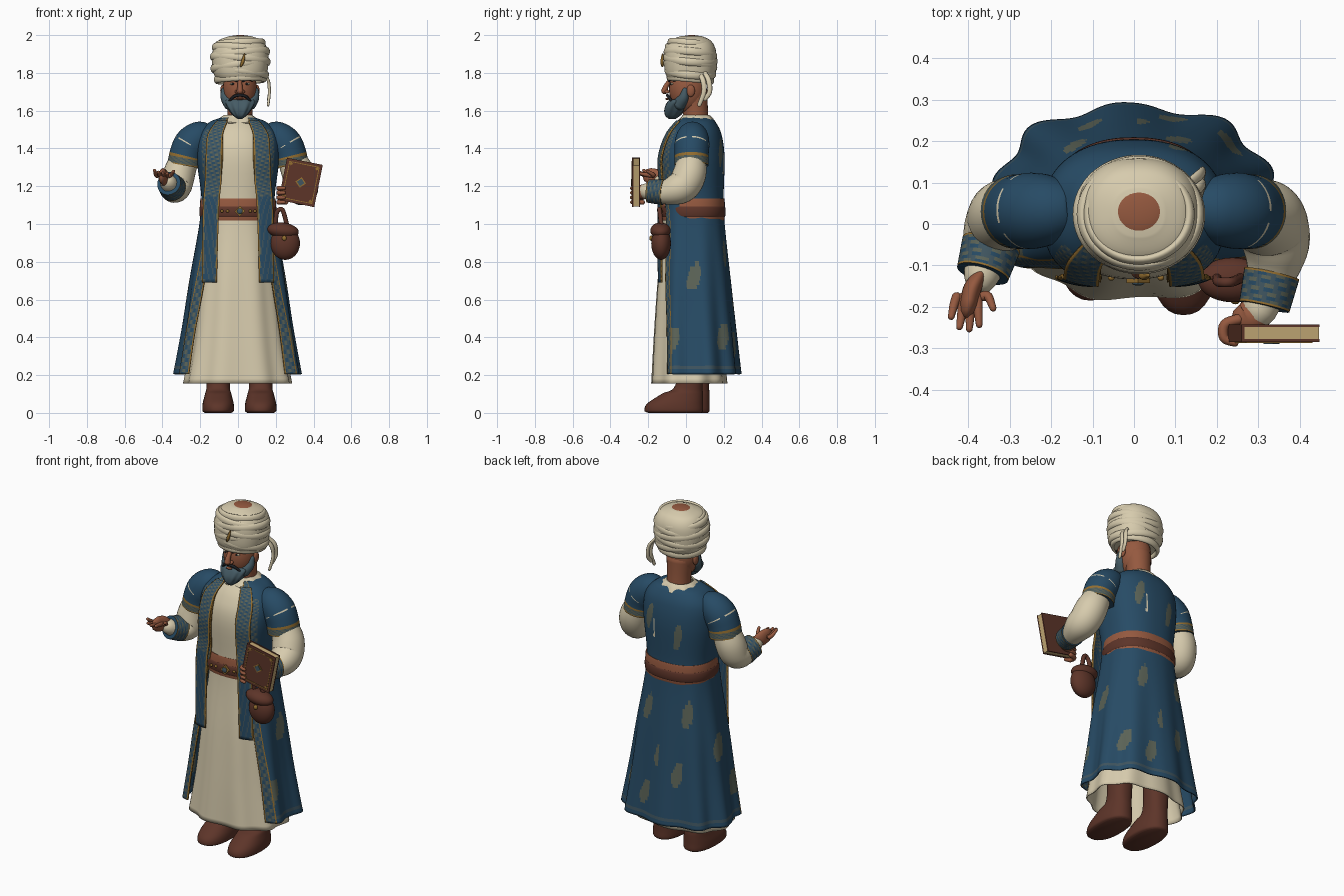
import bpy, bmesh, math
from mathutils import Vector, Matrix

if "Cube" in bpy.data.objects:
    bpy.data.objects.remove(bpy.data.objects["Cube"])

def material(name, *rgb):
    m = bpy.data.materials.new(name)
    m.use_nodes = True
    m.diffuse_color = (*rgb, 1)
    m.node_tree.nodes["Principled BSDF"].inputs["Base Color"].default_value = (*rgb, 1)
    return m

BLUE = material("robe blue", .02, .07, .13)
FADED = material("faded pattern", .05, .09, .115)
MOTIF = material("olive motif", .105, .125, .095)
CREAM = material("cream cloth", .68, .6, .42)
TAN = material("skin and light leather", .3, .1, .05)
LEATHER = material("dark leather", .11, .035, .022)
GOLD = material("gold trim", .3, .16, .03)
BEARD = material("grey beard", .06, .105, .13)
DARK = material("dark hair", .012, .014, .018)
PAGES = material("book pages", .55, .4, .18)

def finish(name, bm, mats, thick=0, smooth=True):
    bmesh.ops.recalc_face_normals(bm, faces=bm.faces)
    me = bpy.data.meshes.new(name)
    bm.to_mesh(me)
    bm.free()
    for m in mats:
        me.materials.append(m)
    for p in me.polygons:
        p.use_smooth = smooth
    me.set_sharp_from_angle(angle=math.radians(50))
    ob = bpy.data.objects.new(name, me)
    bpy.context.collection.objects.link(ob)
    if thick:
        mod = ob.modifiers.new("Thickness", 'SOLIDIFY')
        mod.thickness, mod.offset = thick, 0
    return ob

def sample(keys, sub):
    """Smooth interpolation through key tuples."""
    out = []
    for k in range(len(keys) - 1):
        a, b, c, d = (keys[min(max(k + o, 0), len(keys) - 1)] for o in (-1, 0, 1, 2))
        for s in range(sub):
            t = s / sub
            out.append(tuple(q + t * ((r - p) + t * ((2*p - 5*q + 4*r - w) + t * (3*(q - r) + w - p))) / 2
                             for p, q, r, w in zip(a, b, c, d)))
    return out + [tuple(keys[-1])]

def grid(name, rows, mats, closed=True, caps=False, rule=None, thick=0):
    bm = bmesh.new()
    vs = [[bm.verts.new(p) for p in row] for row in rows]
    n = len(rows[0])
    for i in range(len(rows) - 1):
        for j in range(n if closed else n - 1):
            k = (j + 1) % n
            f = bm.faces.new((vs[i][j], vs[i][k], vs[i+1][k], vs[i+1][j]))
            if rule:
                f.material_index = rule(i, j, f.calc_center_median())
    if caps:
        bm.faces.new(vs[0])
        bm.faces.new(vs[-1])
    return finish(name, bm, mats, thick)

def loft(name, keys, mats, cx=0, dy=0, seg=64, sub=6, n=2.3, opened=False, **kw):
    """Stacked oval sections; key = z, half width, front y, back y, front gap, fold depth."""
    rows = []
    for z, rx, yf, yb, gap, fold in sample(keys, sub):
        cy, ry = (yf + yb) / 2 + dy, (yb - yf) / 2
        t0 = math.asin(min(1, max(gap, 0) / rx) ** (n / 2)) if opened else 0
        row = []
        for j in range(seg):
            t = t0 + (2 * math.pi - 2 * t0) * j / (seg - 1 if opened else seg)
            s, c = math.sin(t), -math.cos(t)
            e = 2 / (n if c < 0 else 2.3)
            w = 1 + fold * math.cos(9 * t + 2.6)
            row.append((cx + w * rx * math.copysign(abs(s) ** e, s),
                        cy + w * ry * math.copysign(abs(c) ** e, c), z))
        rows.append(row)
    return grid(name, rows, mats, closed=not opened, **kw)

def tube(name, keys, mats, sub=5, seg=20, flat=1, rounded=True, rule=None):
    """Round tube; key = x, y, z, radius."""
    pts = sample(keys, sub)
    P, R = [Vector(p[:3]) for p in pts], [p[3] for p in pts]
    axis = P[-1] - P[0]
    ref = Vector([float(k == min(range(3), key=lambda a: abs(axis[a]))) for k in range(3)])
    D = [(P[min(i+1, len(P)-1)] - P[max(i-1, 0)]).normalized() for i in range(len(P))]
    rings = list(zip(P, R, D))
    if rounded:
        head = [(P[0] - D[0]*R[0]*a, R[0]*b, D[0]) for a, b in ((.8, .3), (.5, .75))]
        tail = [(P[-1] + D[-1]*R[-1]*a, R[-1]*b, D[-1]) for a, b in ((.5, .75), (.8, .3))]
        rings = head + rings + tail
    rows = []
    for p, r, d in rings:
        u = d.cross(ref).normalized()
        v = d.cross(u)
        rows.append([p + r * (u * math.cos(a) * flat + v * math.sin(a))
                     for a in (2 * math.pi * j / seg for j in range(seg))])
    return grid(name, rows, mats, caps=True, rule=rule)

def ball(name, loc, size, mat, rot=0):
    bm = bmesh.new()
    bmesh.ops.create_uvsphere(bm, u_segments=28, v_segments=18, radius=1,
        matrix=Matrix.Translation(loc) @ Matrix.Rotation(rot, 4, 'Y') @ Matrix.Diagonal((*size, 1)))
    return finish(name, bm, [mat])

def box(name, origin, rot, loc, size, mat, spin=0):
    bm = bmesh.new()
    bmesh.ops.create_cube(bm, size=1, matrix=Matrix.Translation(origin) @ Matrix.Rotation(rot, 4, 'Y')
        @ Matrix.Translation(loc) @ Matrix.Rotation(spin, 4, 'Y') @ Matrix.Diagonal((*size, 1)))
    return finish(name, bm, [mat], smooth=False)

# Inner gown
loft("gown", [(.155, .28, -.18, .21, 0, .035), (.4, .235, -.168, .19, 0, .025), (.7, .2, -.148, .175, 0, .02),
    (1.05, .165, -.118, .17, 0, 0), (1.35, .17, -.13, .15, 0, 0), (1.48, .14, -.09, .13, 0, 0),
    (1.56, .07, -.02, .12, 0, 0)], [CREAM], seg=96, thick=.006)

# Outer robe, open at the front, with patterned lapels and leaf motifs
ROBE = [BLUE, FADED, GOLD, MOTIF, CREAM]
COLS = 160
SPOTS = [(1.5, .72), (1.1, .38), (2.1, .4), (2.5, .85), (3.1, .6), (-2.6, .5), (-2.3, .85), (-1.6, .65), (-1.2, .4),
         (2.7, .36), (2.4, 1.38), (-2.6, 1.3)]
def weave(i, j):
    return (3, 0, 1, 3, 1, 0, 1)[(i * 5 + j * 3) % 7]
def robe_rule(i, j, c):
    edge = min(j, COLS - 2 - j)
    if edge in (0, 8):
        return 2
    if edge < 8 or (edge < 20 and 1.25 < c.z < 1.5):
        return weave(i, edge)
    if i == 2:
        return 1
    t = math.atan2(c.x, .06 - c.y)
    if abs(t - 2.64) < .03 and abs(c.z - 1.32) < .05:
        return 4
    for a, z in SPOTS:
        dz = c.z - z
        if (((t - a) * .25 - dz * .2) / .035) ** 2 + (dz / .075) ** 2 < 1:
            return 3
    return 0
loft("robe", [(.205, .325, -.15, .28, .26, .05), (.45, .285, -.145, .255, .225, .035), (.7, .25, -.135, .23, .18, .02),
    (1.0, .2, -.118, .2, .13, .005), (1.14, .19, -.12, .195, .1, 0), (1.35, .215, -.14, .2, .08, 0),
    (1.47, .205, -.105, .185, .08, 0), (1.535, .15, -.05, .155, .065, 0), (1.56, .085, -.02, .125, .05, 0)],
    ROBE, seg=COLS, sub=12, n=3, opened=True, rule=robe_rule, thick=.008)

# Hanging front panels
def panel_rule(i, j, c):
    if j in (0, 11):
        return 2
    return weave(i, j) if c.z > 1.15 or j in (1, 10) else (1 if (i + j) % 4 == 0 else 0)
for side, label in ((-1, "right"), (1, "left")):
    keys = [(1.545, .055, .11, -.05), (1.47, .08, .16, -.108), (1.35, .085, .17, -.146), (1.22, .088, .175, -.142),
            (1.08, .1, .185, -.148), (.69, .112, .19, -.145)]
    rows = [[(side * (a + (b - a) * j / 12), y + .018 * (j / 12) ** 2, z) for j in range(13)]
            for z, a, b, y in sample(keys, 12)]
    grid(label + "_front_panel", rows, ROBE[:4], closed=False, rule=panel_rule, thick=.008)

# Sash, belt and buckle
def band(name, z0, z1, g, mat):
    loft(name, [(z, .193 + w, -.12 - w, .198 + w, 0, 0) for z, w in
        ((z0, g - .006), (z0 + .01, g), (z1 - .01, g), (z1, g - .006))], [mat], seg=96, sub=2, caps=True)
band("sash", 1.02, 1.135, .007, TAN)
band("belt", 1.035, 1.095, .011, LEATHER)
box("buckle", (.01, -.136, 1.068), 0, (0, 0, 0), (.04, .012, .04), GOLD, math.pi / 4)
ball("buckle_stone", (.01, -.143, 1.068), (.015, .006, .015), FADED)
for x in (-.085, -.055, .065, .09):
    ball("belt_stud", (x, -.13, 1.068), (.008, .007, .008), GOLD)

# Collar
loft("collar", [(1.535, .115, -.05, .15, 0, .07), (1.56, .09, -.025, .135, 0, .03), (1.575, .07, -.015, .12, 0, 0)],
     [CREAM], thick=.008)

# Boots, the left one a little forward
for label, cx, dy in (("right", -.105, .035), ("left", .12, 0)):
    loft(label + "_boot", [(0, .07, -.2, .08, 0, 0), (.012, .083, -.22, .09, 0, 0), (.05, .082, -.205, .09, 0, 0),
        (.1, .07, -.13, .09, 0, 0), (.15, .062, -.055, .088, 0, 0), (.36, .07, -.04, .095, 0, 0)], [LEATHER],
        cx=cx, dy=dy, seg=32, caps=True)

# Arms: puffed upper sleeve, cream lower sleeve, patterned cuff
def sleeve_rule(i, j, c):
    if i in (38, 39, 46, 47):
        return 2
    if i > 39:
        return 3 if (i + j) % 3 else 1
    return 4 if i == 26 and c.z > 1.4 and j % 8 > 1 else 0
def cuff_rule(i, j, c):
    return 2 if i in (0, 9) else weave(i, j)
ARMS = {"right": (-1, [(.31, .025, 1.27, .084), (.325, .005, 1.205, .082), (.34, -.03, 1.187, .075), (.352, -.07, 1.195, .06),
                       (.372, -.135, 1.225, .04)], [(.345, -.05, 1.19, .072), (.366, -.12, 1.215, .064)]),
        "left": (1, [(.318, .02, 1.27, .088), (.335, -.01, 1.208, .088), (.342, -.06, 1.18, .08), (.33, -.13, 1.165, .058),
                     (.3, -.215, 1.175, .042)], [(.333, -.12, 1.168, .068), (.315, -.2, 1.175, .062)])}
for label, (s, lower, cuff) in ARMS.items():
    flip = lambda pts: [(s * p[0], *p[1:]) for p in pts]
    tube(label + "_upper_sleeve", flip([(.15, .04, 1.475, .06), (.2, .035, 1.462, .083), (.245, .032, 1.425, .092),
        (.272, .03, 1.37, .09), (.284, .03, 1.31, .09)]), ROBE, sub=12, seg=40, rounded=False, rule=sleeve_rule)
    tube(label + "_lower_sleeve", flip([(.283, .03, 1.345, .075)] + lower), [CREAM], seg=28)
    tube(label + "_cuff", flip(cuff), ROBE[:4], sub=10, seg=36, rounded=False, rule=cuff_rule)

# Open right hand, palm up
tube("right_hand", [(-.37, -.12, 1.23, .028), (-.39, -.155, 1.245, .044), (-.4, -.195, 1.255, .042)], [TAN], flat=.5)
for x0, x1, y1, z1 in ((-.428, -.442, -.225, 1.285), (-.412, -.422, -.25, 1.275), (-.395, -.398, -.255, 1.27),
                       (-.378, -.374, -.245, 1.268), (-.365, -.34, -.205, 1.28)):
    tube("right_finger", [(x0, -.175, 1.255, .012), ((x0 + x1) / 2, y1 + .03, 1.262, .011), (x1, y1, z1, .008)],
         [TAN], seg=10)

# Left hand gripping the book
tube("left_hand", [(.3, -.205, 1.175, .035), (.285, -.225, 1.17, .04), (.265, -.232, 1.165, .035)], [TAN], flat=1.1)
for z in (1.115, 1.14, 1.165, 1.19):
    tube("left_finger", [(.255, -.23, z, .013), (.22, -.243, z, .013), (.218, -.275, z, .012), (.245, -.288, z, .009)],
         [TAN], seg=10)

# Book
C, A = (.332, -.264, 1.22), .2
for name, y in (("front_cover", -.018), ("back_cover", .018)):
    box(name, C, A, (0, y, 0), (.192, .007, .228), LEATHER)
box("book_pages", C, A, (.002, 0, 0), (.186, .03, .222), PAGES)
box("book_spine", C, A, (-.093, 0, 0), (.008, .042, .228), LEATHER)
for k in (-1, 1):
    box("cover_side_trim", C, A, (k * .08, -.022, 0), (.004, .003, .196), GOLD)
    box("cover_end_trim", C, A, (0, -.022, k * .098), (.16, .003, .004), GOLD)
    for m in (-1, 1):
        box("cover_corner", C, A, (k * .07, -.022, m * .088), (.014, .003, .014), GOLD, math.pi / 4)
box("cover_diamond", C, A, (0, -.022, 0), (.04, .004, .04), GOLD, math.pi / 4)
box("cover_gem", C, A, (0, -.024, 0), (.028, .004, .028), FADED, math.pi / 4)

# Belt pouch
ball("pouch", (.25, -.132, .898), (.078, .052, .088), LEATHER)
ball("pouch_flap", (.238, -.135, .965), (.084, .054, .042), LEATHER, .12)
ball("pouch_clasp", (.245, -.184, .925), (.012, .01, .014), GOLD)
tube("pouch_strap", [(.2, -.13, .99, .012), (.205, -.14, 1.06, .012), (.235, -.14, 1.075, .012), (.26, -.13, .99, .012)],
     [LEATHER], seg=10)

# Head and neck
tube("neck", [(.01, .055, 1.5, .068), (.01, .05, 1.6, .066), (.01, .04, 1.7, .075)], [TAN], seg=28)
ball("head", (.01, .01, 1.715), (.09, .1, .13), TAN)
tube("nose", [(.01, -.086, 1.76, .011), (.01, -.108, 1.725, .014), (.01, -.114, 1.702, .018)], [TAN], seg=14)
for s in (-1, 1):
    ball("nostril", (.01 + s * .015, -.1, 1.7), (.012, .013, .01), TAN)
    ball("ear", (.01 + s * .092, .025, 1.705), (.012, .022, .032), TAN)
    ball("eye", (.01 + s * .038, -.073, 1.742), (.015, .009, .006), CREAM)
    ball("pupil", (.01 + s * .037, -.08, 1.742), (.007, .004, .006), DARK)
    tube("eyebrow", [(.01 + s * .016, -.09, 1.755, .005), (.01 + s * .04, -.082, 1.766, .006),
                     (.01 + s * .066, -.06, 1.757, .004)], [DARK], seg=10)
    tube("moustache", [(.01, -.1, 1.682, .007), (.01 + s * .03, -.094, 1.676, .008),
                       (.01 + s * .056, -.075, 1.65, .006)], [DARK], seg=10)
    tube("sideburn", [(.01 + s * .086, -.005, 1.71, .014), (.01 + s * .076, -.012, 1.67, .027),
                      (.01 + s * .05, -.035, 1.635, .036)], [BEARD], seg=16)
ball("lips", (.01, -.1, 1.662), (.02, .01, .006), TAN)
loft("beard", [(1.556, .012, -.09, -.055, 0, 0), (1.575, .036, -.11, -.03, 0, .05), (1.61, .064, -.114, 0, 0, .04),
    (1.645, .082, -.1, .025, 0, .03), (1.66, .074, -.085, .025, 0, 0)], [BEARD], cx=.01, seg=72, caps=True)

# Turban: rounded core, shallow tilted wraps, cap, loose tail and pin
loft("turban_core", [(1.762, .122, -.09, .14, 0, 0), (1.8, .142, -.11, .155, 0, 0), (1.87, .15, -.115, .16, 0, 0),
    (1.93, .142, -.108, .155, 0, 0), (1.972, .115, -.08, .13, 0, 0), (1.994, .06, -.03, .085, 0, 0)], [CREAM], cx=.012,
    caps=True)
WRAPS = ((1.768, .127, -.03), (1.805, .14, .12), (1.84, .146, -.13), (1.872, .148, .1), (1.9, .145, -.1),
         (1.925, .138, .08), (1.952, .122, -.05))
for z, major, tilt in WRAPS:
    bpy.ops.mesh.primitive_torus_add(location=(.012, .023, z), rotation=(-.09, tilt, 0), major_radius=major,
        minor_radius=.013, major_segments=64, minor_segments=14)
    wrap = bpy.context.object
    wrap.name = "turban_wrap"
    wrap.scale = (1, .9, 1.6)
    wrap.data.materials.append(CREAM)
    bpy.ops.object.shade_smooth()
ball("cap_crown", (.012, .03, 1.985), (.064, .058, .015), TAN)
for dy, end in ((0, 1.63), (.03, 1.66)):
    tube("turban_tail", [(.135, .07 + dy, 1.8, .012), (.16, .09 + dy, 1.76, .014), (.166, .095 + dy, 1.7, .013),
                         (.16, .07 + dy, end, .011)], [CREAM], seg=12, flat=.6)
tube("turban_pin", [(.015, -.125, 1.835, .005), (.025, -.127, 1.86, .009), (.035, -.124, 1.9, .004)], [GOLD], seg=10)
